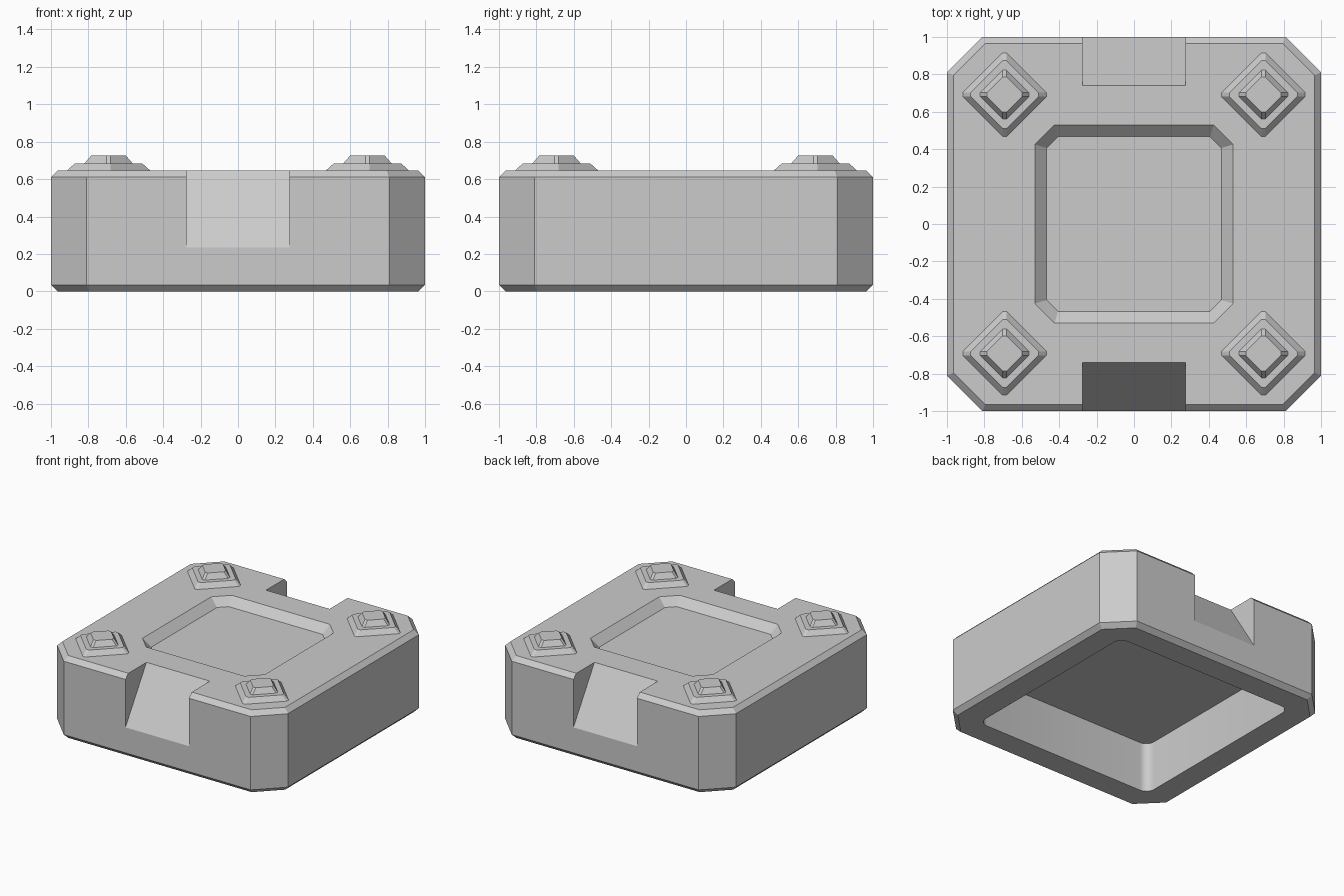
import bpy
import bmesh
from math import radians, cos, sin, pi

if "Cube" in bpy.data.objects:
    bpy.data.objects.remove(bpy.data.objects["Cube"], do_unlink=True)

gray = bpy.data.materials.new("light_gray")
gray.use_nodes = True
gray.diffuse_color = (0.6, 0.6, 0.6, 1)
gray.node_tree.nodes["Principled BSDF"].inputs["Base Color"].default_value = (0.6, 0.6, 0.6, 1)


def octagon(half, cut):
    """Square of the given half width with clipped corners."""
    s = half - cut
    return [(half, -s), (half, s), (s, half), (-s, half),
            (-half, s), (-half, -s), (-s, -half), (s, -half)]


def rounded_square(half, radius, steps=6):
    pts = []
    for q in range(4):
        cx = (half - radius) * (1 if q in (0, 3) else -1)
        cy = (half - radius) * (1 if q < 2 else -1)
        for i in range(steps + 1):
            a = (q + i / steps) * pi / 2
            pts.append((cx + radius * cos(a), cy + radius * sin(a)))
    return pts


def loft(name, rings):
    """Closed solid through a list of 3D rings, capped at both ends."""
    bm = bmesh.new()
    loops = [[bm.verts.new(p) for p in ring] for ring in rings]
    n = len(loops[0])
    for a, b in zip(loops, loops[1:]):
        for i in range(n):
            j = (i + 1) % n
            bm.faces.new((a[i], a[j], b[j], b[i]))
    bm.faces.new(loops[0][::-1])
    bm.faces.new(loops[-1])
    bmesh.ops.recalc_face_normals(bm, faces=bm.faces)
    mesh = bpy.data.meshes.new(name)
    bm.to_mesh(mesh)
    bm.free()
    mesh.materials.append(gray)
    obj = bpy.data.objects.new(name, mesh)
    bpy.context.collection.objects.link(obj)
    return obj


def at(pts, z):
    return [(x, y, z) for x, y in pts]


def activate(obj):
    bpy.ops.object.select_all(action='DESELECT')
    obj.select_set(True)
    bpy.context.view_layer.objects.active = obj


def carve(target, cutter):
    cutter.hide_render = True
    activate(target)
    mod = target.modifiers.new("cut", 'BOOLEAN')
    mod.operation = 'DIFFERENCE'
    mod.solver = 'EXACT'
    mod.object = cutter
    bpy.ops.object.modifier_apply(modifier=mod.name)
    bpy.data.objects.remove(cutter, do_unlink=True)


TOP = 0.645
EDGE = 0.035

# Body with chamfered rims and a shallow tray in the top
rim = octagon(1 - EDGE, 0.17)
wall = octagon(1, 0.19)
body = loft("body", [
    at(rim, 0), at(wall, EDGE), at(wall, TOP - EDGE), at(rim, TOP),
    at(octagon(0.53, 0.105), TOP), at(octagon(0.467, 0.06), TOP - 0.06)])

# Hollow underside
hollow = rounded_square(0.78, 0.07)
carve(body, loft("hollow_cutter", [at(hollow, -0.1), at(hollow, 0.39)]))

# Sloped notches in the front and back
for side in (-1, 1):
    wedge = [(side * 0.677, 0.745), (side * 1.063, 0.135), (side * 1.063, 0.745)]
    carve(body, loft("notch_cutter", [[(x, y, z) for y, z in wedge] for x in (-0.275, 0.275)]))

activate(body)
bpy.ops.object.shade_smooth_by_angle(angle=radians(30))

# Stepped diamond feet on the corners
names = {(-1, -1): "front_right_foot", (1, -1): "front_left_foot",
         (-1, 1): "back_right_foot", (1, 1): "back_left_foot"}
tiers = [(0.166, TOP - 0.01), (0.166, TOP), (0.136, TOP + 0.038),
         (0.1, TOP + 0.038), (0.074, TOP + 0.08)]
for (sx, sy), name in names.items():
    foot = loft(name, [at(octagon(h, 0.016), z) for h, z in tiers])
    foot.location = (sx * 0.692, sy * 0.692, 0)
    foot.rotation_euler.z = radians(45)
